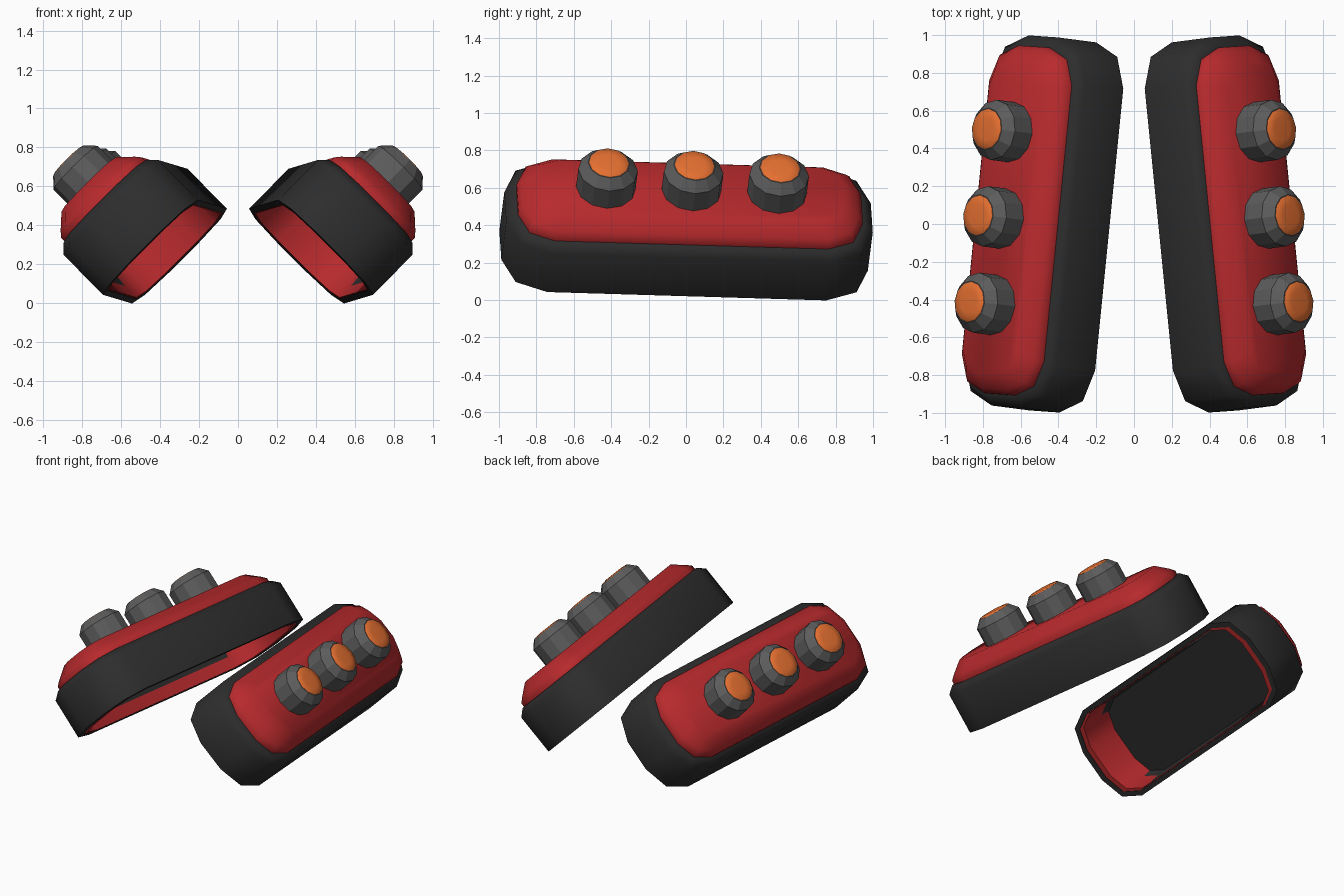
import bpy, bmesh, math
from mathutils import Vector, Matrix

if "Cube" in bpy.data.objects:
    bpy.data.objects.remove(bpy.data.objects["Cube"])

# Local frame of the right pod: w across, u along, n up and outward
u = Vector((-0.1, 1.0, -0.03)).normalized()
n = Vector((1, 0, 1))
n = (n - n.dot(u) * u).normalized()
w = u.cross(n)
FRAME = Matrix((w, u, n)).transposed().to_4x4()
FRAME.translation = (0.375, -0.013, 0.264)


def material(name, rgb):
    m = bpy.data.materials.new(name)
    m.diffuse_color = (*rgb, 1)
    m.use_nodes = True
    m.node_tree.nodes["Principled BSDF"].inputs["Base Color"].default_value = m.diffuse_color
    return m


RED = material("red", (0.48, 0.023, 0.026))
DARK = material("dark grey", (0.026, 0.026, 0.026))
GREY = material("mid grey", (0.108, 0.108, 0.108))
ORANGE = material("orange", (0.78, 0.16, 0.03))


def rounded_rect(hw, hl, r, h):
    """Rounded rectangle with two segments per corner."""
    pts = []
    for k, (sx, sy) in enumerate([(1, 1), (-1, 1), (-1, -1), (1, -1)]):
        for i in range(3):
            a = math.radians(90 * k + 45 * i)
            pts.append((sx * (hw - r) + r * math.cos(a),
                        sy * (hl - r) + r * math.sin(a), h))
    return pts


def circle(r, h, v, sides=12):
    return [(r * math.cos(2 * math.pi * i / sides),
             v + r * math.sin(2 * math.pi * i / sides), h) for i in range(sides)]


def loft(name, loops, mat, angle, cap_start=False, cap_end=False, closed=False):
    """Skin a list of loops in the pod frame and mirror the result to the left."""
    bm = bmesh.new()
    rings = [[bm.verts.new(FRAME @ Vector(p)) for p in loop] for loop in loops]
    pairs = list(zip(rings, rings[1:]))
    if closed:
        pairs.append((rings[-1], rings[0]))
    for a, b in pairs:
        for i in range(len(a)):
            j = (i + 1) % len(a)
            bm.faces.new((a[i], a[j], b[j], b[i]))
    if cap_start:
        bm.faces.new(rings[0][::-1])
    if cap_end:
        bm.faces.new(rings[-1])
    me = bpy.data.meshes.new(name)
    bm.to_mesh(me)
    bm.free()
    me.materials.append(mat)
    ob = bpy.data.objects.new(name, me)
    bpy.context.collection.objects.link(ob)
    bpy.ops.object.select_all(action='DESELECT')
    ob.select_set(True)
    bpy.context.view_layer.objects.active = ob
    bpy.ops.object.shade_smooth_by_angle(angle=math.radians(angle))
    ob.modifiers.new("mirror", 'MIRROR').use_mirror_merge = False
    return ob


# Dark outer band with bevelled upper edge
loft("outer_band", [
    rounded_rect(0.312, 0.940, 0.202, 0.0),
    rounded_rect(0.345, 0.985, 0.235, 0.0),
    rounded_rect(0.345, 0.985, 0.235, 0.29),
    rounded_rect(0.300, 0.940, 0.195, 0.335),
    rounded_rect(0.285, 0.905, 0.185, 0.335)], DARK, 50, closed=True)

# Red shell: recess wall, thin lower rim, outer wall and chamfered crown
loft("red_shell", [
    rounded_rect(0.305, 0.895, 0.19, 0.285),
    rounded_rect(0.305, 0.895, 0.19, 0.002),
    rounded_rect(0.311, 0.938, 0.20, 0.002),
    rounded_rect(0.293, 0.925, 0.19, 0.325),
    rounded_rect(0.293, 0.925, 0.19, 0.362),
    rounded_rect(0.270, 0.902, 0.175, 0.390),
    rounded_rect(0.198, 0.830, 0.13, 0.460)], RED, 50, cap_end=True)

# Dark floor inside the underside recess
loft("recess_floor", [
    rounded_rect(0.306, 0.896, 0.19, 0.275),
    rounded_rect(0.306, 0.896, 0.19, 0.285)], DARK, 30, cap_start=True, cap_end=True)

# Three nozzles with slightly domed orange ends
for k, v in enumerate((-0.46, 0.0, 0.46)):
    loft(f"nozzle_{k + 1}", [
        circle(0.160, 0.44, v), circle(0.160, 0.590, v), circle(0.112, 0.642, v)],
        GREY, 20, cap_start=True, cap_end=True)
    loft(f"nozzle_end_{k + 1}", [
        circle(0.109, 0.640, v), circle(0.105, 0.645, v), circle(0.06, 0.650, v)],
        ORANGE, 60, cap_start=True, cap_end=True)
